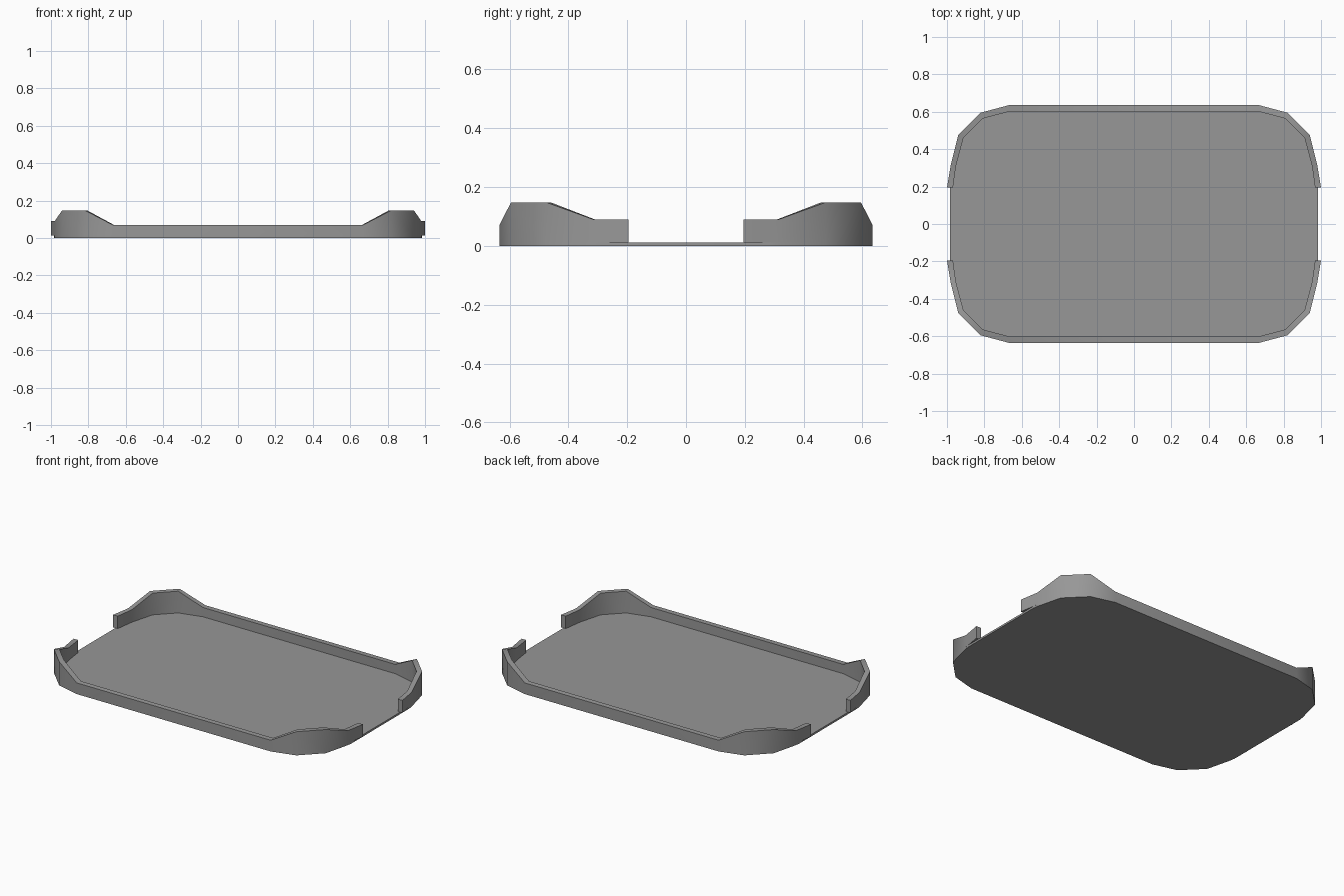
import bpy, bmesh, math

cube = bpy.data.objects.get("Cube")
if cube:
    bpy.data.objects.remove(cube, do_unlink=True)

grey = bpy.data.materials.new("plain grey")
grey.use_nodes = True
colour = (0.31, 0.31, 0.31, 1)
grey.diffuse_color = colour
grey.node_tree.nodes["Principled BSDF"].inputs["Base Color"].default_value = colour

FLOOR = 0.012
# Quarter rim from the side opening to the long edge: outer xy, inner xy, height
RIM = [
    ((1.0, 0.195), (0.968, 0.195), 0.09),
    ((0.98, 0.315), (0.952, 0.31), 0.09),
    ((0.94, 0.475), (0.912, 0.46), 0.148),
    ((0.82, 0.595), (0.808, 0.564), 0.148),
    ((0.67, 0.635), (0.664, 0.602), 0.07),
]


def finish(name, bm):
    bmesh.ops.recalc_face_normals(bm, faces=bm.faces)
    mesh = bpy.data.meshes.new(name)
    bm.to_mesh(mesh)
    bm.free()
    mesh.materials.append(grey)
    obj = bpy.data.objects.new(name, mesh)
    bpy.context.collection.objects.link(obj)
    bpy.ops.object.select_all(action="DESELECT")
    obj.select_set(True)
    bpy.context.view_layer.objects.active = obj
    bpy.ops.object.shade_smooth_by_angle(angle=math.radians(32))


# Floor plate: its sides are straight across the openings
quarter = [(0.984, 0.285)] + [outer for outer, _, _ in RIM[1:]]
half = quarter + [(-x, y) for x, y in reversed(quarter)]
outline = half + [(-x, -y) for x, y in half]
bm = bmesh.new()
base = bm.faces.new([bm.verts.new((x, y, 0)) for x, y in outline])
top = bmesh.ops.extrude_face_region(bm, geom=[base])["geom"]
bmesh.ops.translate(bm, vec=(0, 0, FLOOR),
                    verts=[v for v in top if isinstance(v, bmesh.types.BMVert)])
finish("floor", bm)


# Raised walls: a four-cornered section carried along each long side
def wall(name, side):
    bm = bmesh.new()
    path = [(1, p) for p in RIM] + [(-1, p) for p in reversed(RIM)]
    rings = []
    for sx, (outer, inner, height) in path:
        section = [(outer, FLOOR), (outer, height), (inner, height), (inner, FLOOR)]
        rings.append([bm.verts.new((sx * x, side * y, z)) for (x, y), z in section])
    for a, b in zip(rings, rings[1:]):
        for i in range(4):
            j = (i + 1) % 4
            bm.faces.new((a[i], a[j], b[j], b[i]))
    bm.faces.new(rings[0])
    bm.faces.new(rings[-1])
    finish(name, bm)


wall("front_wall", -1)
wall("back_wall", 1)
